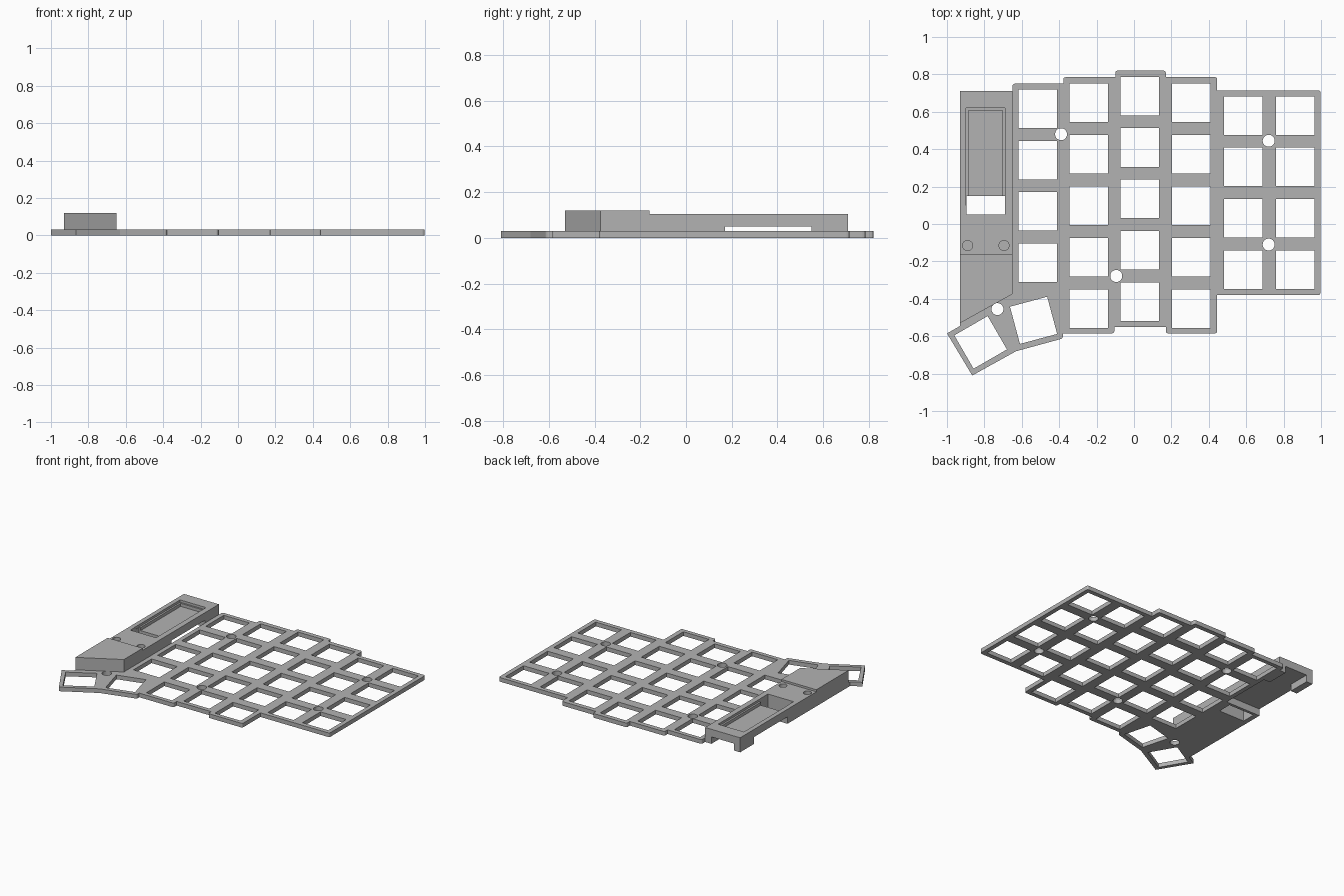
import bpy
import bmesh
from math import radians
from mathutils import Matrix

cube = bpy.data.objects.get("Cube")
if cube:
    bpy.data.objects.remove(cube, do_unlink=True)

grey = bpy.data.materials.new("light_grey_plastic")
grey.use_nodes = True
colour = (0.45, 0.45, 0.45, 1)
grey.diffuse_color = colour
grey.node_tree.nodes["Principled BSDF"].inputs["Base Color"].default_value = colour


def finish(name, bm):
    bmesh.ops.recalc_face_normals(bm, faces=bm.faces)
    mesh = bpy.data.meshes.new(name)
    bm.to_mesh(mesh)
    bm.free()
    mesh.materials.append(grey)
    obj = bpy.data.objects.new(name, mesh)
    bpy.context.collection.objects.link(obj)
    return obj


def extrude(bm, points, direction):
    """Extrude a closed loop of points into a solid."""
    face = bm.faces.new([bm.verts.new(p) for p in points])
    result = bmesh.ops.extrude_face_region(bm, geom=[face])
    moved = [v for v in result["geom"] if isinstance(v, bmesh.types.BMVert)]
    bmesh.ops.translate(bm, verts=moved, vec=direction)


def add_box(bm, x, y, z):
    size = Matrix.Diagonal((x[1] - x[0], y[1] - y[0], z[1] - z[0], 1))
    centre = Matrix.Translation([sum(r) / 2 for r in (x, y, z)])
    bmesh.ops.create_cube(bm, size=1, matrix=centre @ size)


def add_key(bm, x, y, angle=0):
    matrix = (Matrix.Translation((x, y, 0)) @ Matrix.Rotation(radians(angle), 4, "Z")
              @ Matrix.Diagonal((KEY, KEY, 0.2, 1)))
    bmesh.ops.create_cube(bm, size=1, matrix=matrix)


def add_drill(bm, x, y, radius, z=0, depth=0.2):
    bmesh.ops.create_cone(bm, cap_ends=True, segments=32, radius1=radius, radius2=radius,
                          depth=depth, matrix=Matrix.Translation((x, y, z)))


def cut(target, name, bm):
    cutter = finish(name, bm)
    cutter.hide_render = True
    cutter.hide_viewport = True
    mod = target.modifiers.new(name, "BOOLEAN")
    mod.operation = "DIFFERENCE"
    mod.solver = "EXACT"
    mod.object = cutter


KEY = 0.206
PITCH = 0.275
THICK = 0.03

# Switch plate with staggered columns and an angled thumb cluster
outline = [
    (-0.93, 0.17), (-0.93, -0.545), (-1, -0.585), (-0.865, -0.81), (-0.63, -0.68),
    (-0.38, -0.612), (-0.38, -0.585), (-0.105, -0.585), (-0.105, -0.55), (0.17, -0.55),
    (0.17, -0.585), (0.445, -0.585), (0.445, -0.38), (0.997, -0.38), (0.997, 0.715),
    (0.445, 0.715), (0.445, 0.785), (0.17, 0.785), (0.17, 0.82), (-0.1, 0.82),
    (-0.1, 0.785), (-0.378, 0.785), (-0.378, 0.75), (-0.65, 0.75), (-0.65, 0.17)]
bm = bmesh.new()
extrude(bm, [(x, y, 0) for x, y in outline], (0, 0, THICK))
bmesh.ops.recalc_face_normals(bm, faces=bm.faces)
corners = [e for e in bm.edges
           if abs(e.verts[0].co.z - e.verts[1].co.z) > 0.01
           and e.verts[0].co.x > -0.66 and e.calc_face_angle_signed() > 0.5]
bmesh.ops.bevel(bm, geom=corners, offset=0.012, segments=3, profile=0.5, affect="EDGES")
plate = finish("switch_plate", bm)

# Square switch openings: column x, top row y, number of rows
columns = [(-0.515, 0.617, 4), (-0.242, 0.648, 5), (0.032, 0.684, 5),
           (0.307, 0.648, 5), (0.585, 0.58, 4), (0.862, 0.58, 4)]
bm = bmesh.new()
for x, top, rows in columns:
    for row in range(rows):
        add_key(bm, x, top - row * PITCH)
add_key(bm, -0.537, -0.515, 15)
add_key(bm, -0.82, -0.633, 30)

# Round mounting holes and cable opening
for x, y in [(-0.39, 0.48), (0.72, 0.445), (0.72, -0.11), (-0.095, -0.278), (-0.73, -0.455)]:
    add_drill(bm, x, y, 0.032)
add_box(bm, (-0.895, -0.69), (0.05, 0.15), (-0.1, 0.1))
cut(plate, "plate_openings_cutter", bm)

# Controller cover: side profile across its width, with a slanted front
left, right = -0.93, -0.65
profile = [(-0.53, THICK), (0.17, THICK), (0.17, 0.05), (0.55, 0.05), (0.55, 0), (0.71, 0),
           (0.71, 0.105), (-0.16, 0.105), (-0.16, 0.12), (-0.53, 0.12)]
bm = bmesh.new()
extrude(bm, [(left, y, z) for y, z in profile], (right - left, 0, 0))
for v in bm.verts:
    if v.co.y < -0.5 and v.co.x > -0.7:
        v.co.y = -0.375
cover = finish("controller_cover", bm)

# Gap between the rear legs, then the stepped display recess and cable slot
bm = bmesh.new()
add_box(bm, (-0.88, -0.70), (0.5, 0.8), (-0.1, 0.05))
cut(cover, "rear_gap_cutter", bm)
bm = bmesh.new()
add_box(bm, (-0.897, -0.69), (0.1, 0.62), (0.088, 0.2))
cut(cover, "display_ledge_cutter", bm)
bm = bmesh.new()
add_box(bm, (-0.884, -0.703), (0.1, 0.608), (0.066, 0.2))
cut(cover, "display_floor_cutter", bm)
bm = bmesh.new()
add_box(bm, (-0.895, -0.69), (0.05, 0.15), (-0.1, 0.2))
cut(cover, "cable_slot_cutter", bm)

# Shallow screw sockets in the cover
bm = bmesh.new()
for x in (-0.89, -0.695):
    add_drill(bm, x, -0.115, 0.027, 0.1, 0.04)
cut(cover, "screw_socket_cutter", bm)
